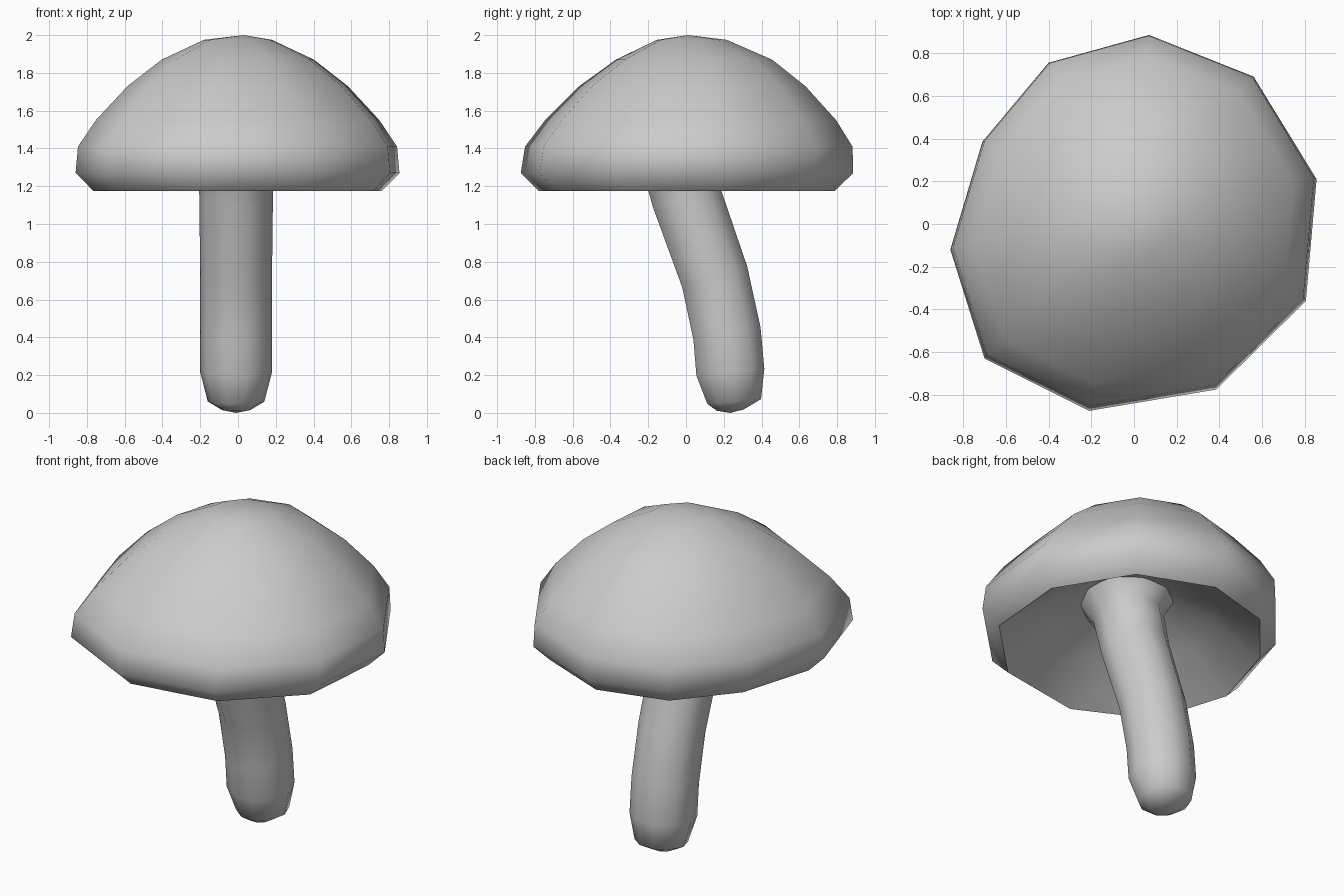
import bpy, bmesh, math
from mathutils import Vector

if "Cube" in bpy.data.objects:
    bpy.data.objects.remove(bpy.data.objects["Cube"])


def loft(name, rings, start, end):
    """Skin a list of equal rings, closing each end with a fan to a point."""
    bm = bmesh.new()
    loops = [[bm.verts.new(p) for p in r] for r in rings]
    n = len(loops[0])
    for a, b in zip(loops, loops[1:]):
        for i in range(n):
            j = (i + 1) % n
            bm.faces.new((a[i], a[j], b[j], b[i]))
    for loop, tip in ((loops[0], start), (loops[-1], end)):
        v = bm.verts.new(tip)
        for i in range(n):
            bm.faces.new((loop[i], loop[(i + 1) % n], v))
    bmesh.ops.recalc_face_normals(bm, faces=bm.faces)
    me = bpy.data.meshes.new(name)
    bm.to_mesh(me)
    bm.free()
    ob = bpy.data.objects.new(name, me)
    bpy.context.collection.objects.link(ob)
    bpy.ops.object.select_all(action='DESELECT')
    bpy.context.view_layer.objects.active = ob
    ob.select_set(True)
    bpy.ops.object.shade_smooth_by_angle(angle=math.radians(75))
    return ob


# Cap: irregular ten-sided rim outline, scaled along a domed, hollow profile
rim = [(0.855, 0.21), (0.56, 0.69), (0.07, 0.885), (-0.40, 0.755), (-0.71, 0.385),
       (-0.86, -0.12), (-0.70, -0.63), (-0.21, -0.875), (0.385, -0.775), (0.805, -0.36)]
# scale, height, y shift
profile = [(0.28, 1.50, 0), (0.56, 1.37, 0), (0.89, 1.175, 0), (1.0, 1.27, 0),
           (0.985, 1.41, 0.01), (0.875, 1.55, 0.02), (0.68, 1.73, 0.03),
           (0.47, 1.87, 0.04), (0.21, 1.975, 0.03)]
cap_rings = [[(x * s, y * s + dy, z) for x, y in rim] for s, z, dy in profile]
loft("mushroom_cap", cap_rings, (0, -0.04, 1.53), (0.03, 0.01, 2.0))

# Stem: bent tube with a rounded foot and a flare under the cap
# y, z, radius, tilt in degrees
path = [(0.235, 0.015, 0.075, 3), (0.255, 0.06, 0.15, 5), (0.235, 0.215, 0.19, 6),
        (0.217, 0.42, 0.19, 11), (0.152, 0.72, 0.19, 18), (0.0, 1.15, 0.195, 19),
        (-0.06, 1.38, 0.20, 12), (-0.08, 1.51, 0.28, 4)]
SIDES = 10
stem_rings = []
for y, z, r, tilt in path:
    t = math.radians(tilt)
    stem_rings.append([
        Vector((-0.01 + r * math.cos(a), y + r * math.sin(a) * math.cos(t),
                z + r * math.sin(a) * math.sin(t)))
        for a in (2 * math.pi * i / SIDES for i in range(SIDES))])
loft("stem", stem_rings, (-0.01, 0.235, 0.0), (-0.01, -0.08, 1.56))
